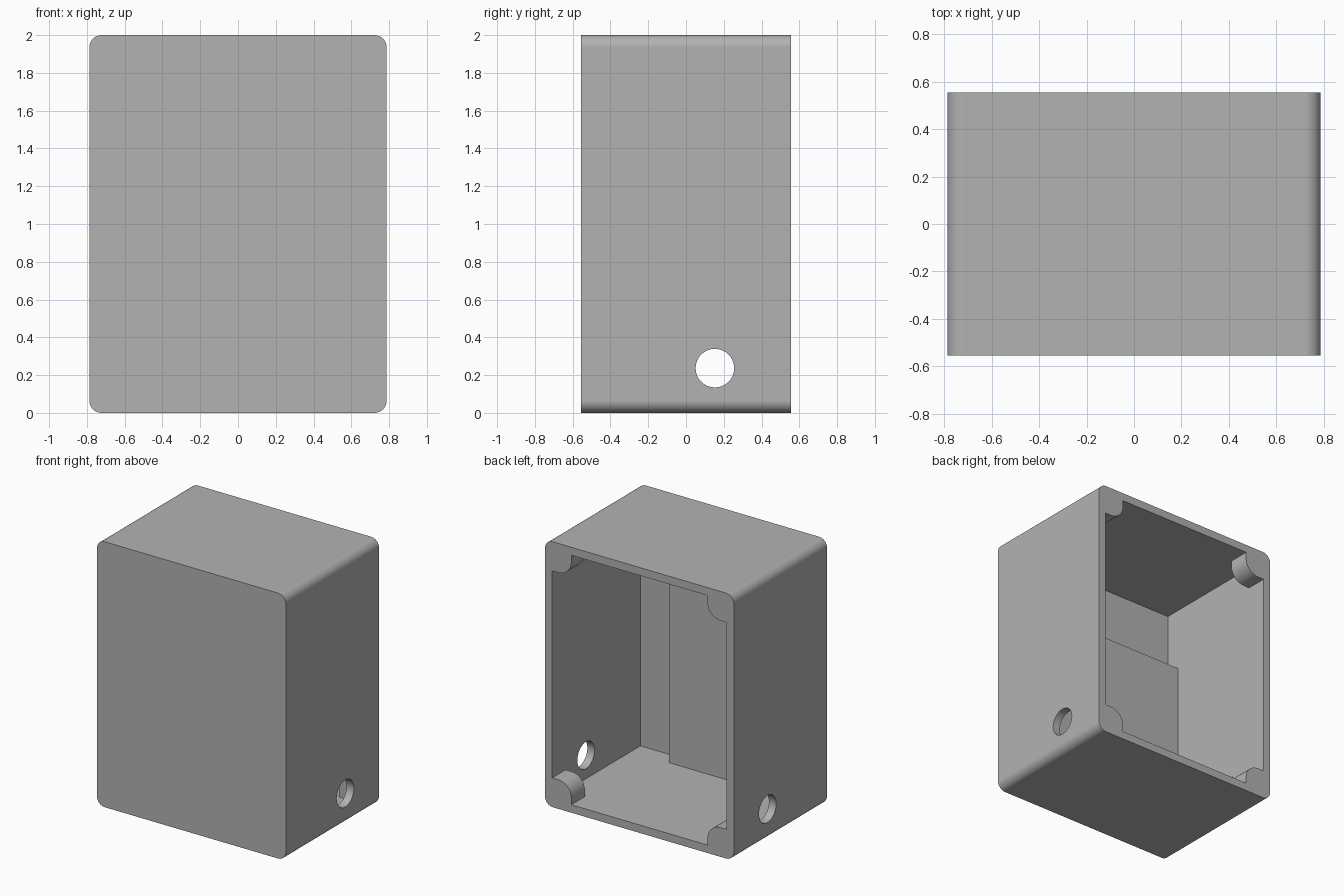
import bpy, bmesh
from math import cos, sin, pi, radians
from mathutils import Vector

if "Cube" in bpy.data.objects:
    bpy.data.objects.remove(bpy.data.objects["Cube"], do_unlink=True)

HALF_W, HALF_D, HEIGHT = 0.787, 0.555, 2.0
WALL, ROUND = 0.06, 0.065
BOSS, BOSS_ROUND, BOSS_DEPTH = 0.16, 0.11, 0.16

grey = bpy.data.materials.new("plain grey")
grey.use_nodes = True
colour = (0.448, 0.448, 0.448, 1)
grey.diffuse_color = colour
grey.node_tree.nodes["Principled BSDF"].inputs["Base Color"].default_value = colour


def prism(name, outline, lo, hi, axis="y"):
    """Extrude a closed 2D outline: (x, z) along y, or (y, z) along x."""
    bm = bmesh.new()
    place = (lambda a, b: (a, lo, b)) if axis == "y" else (lambda a, b: (lo, a, b))
    face = bm.faces.new([bm.verts.new(place(a, b)) for a, b in outline])
    grown = bmesh.ops.extrude_face_region(bm, geom=[face])
    shift = Vector((0, hi - lo, 0) if axis == "y" else (hi - lo, 0, 0))
    bmesh.ops.translate(bm, vec=shift,
                        verts=[v for v in grown["geom"] if isinstance(v, bmesh.types.BMVert)])
    bmesh.ops.recalc_face_normals(bm, faces=bm.faces)
    mesh = bpy.data.meshes.new(name)
    bm.to_mesh(mesh)
    bm.free()
    mesh.materials.append(grey)
    obj = bpy.data.objects.new(name, mesh)
    bpy.context.collection.objects.link(obj)
    return obj


def arc(cx, cz, r, start, end, steps):
    angles = [radians(start + (end - start) * i / steps) for i in range(steps + 1)]
    return [(cx + r * cos(t), cz + r * sin(t)) for t in angles]


def rectangle(x0, x1, z0, z1):
    return [(x0, z0), (x1, z0), (x1, z1), (x0, z1)]


def four_corners(quarter):
    """Mirror a top-right corner path into a closed outline about mid height."""
    flip = quarter[::-1]
    path = (quarter + [(-x, z) for x, z in flip] + [(-x, -z) for x, z in quarter]
            + [(x, -z) for x, z in flip])
    return [(x, z + HEIGHT / 2) for x, z in path]


def apply(obj, modifier):
    bpy.context.view_layer.objects.active = obj
    bpy.ops.object.modifier_apply(modifier=modifier.name)


def cut(obj, cutter):
    cutter.hide_render = True
    mod = obj.modifiers.new("cut", "BOOLEAN")
    mod.operation = "DIFFERENCE"
    mod.solver = "EXACT"
    mod.object = cutter
    apply(obj, mod)
    bpy.data.objects.remove(cutter, do_unlink=True)


# Enclosure with rounded long edges
mid = HEIGHT / 2
body = prism("enclosure",
             four_corners(arc(HALF_W - ROUND, mid - ROUND, ROUND, 0, 90, 12)),
             -HALF_D, HALF_D)

# Cavity, sharp cornered, closed at the front
in_x, in_z = HALF_W - WALL, mid - WALL
cut(body, prism("cavity", rectangle(-in_x, in_x, WALL, HEIGHT - WALL),
                -HALF_D + WALL, HALF_D - BOSS_DEPTH))

# Back opening, leaving rounded bosses in the corners
bx, bz = in_x - BOSS, in_z - BOSS
quarter = ([(in_x, bz)]
           + arc(bx + BOSS_ROUND, bz + BOSS_ROUND, BOSS_ROUND, 270, 180, 10)
           + [(bx, in_z)])
cut(body, prism("opening", four_corners(quarter),
                HALF_D - BOSS_DEPTH - 0.02, HALF_D + 0.1))

# Cable holes through both side walls
cut(body, prism("cable_holes", arc(0.153, 0.237, 0.102, 0, 352.5, 47), -1, 1, "x"))

# Raised block on the inside of the front wall
block = prism("inner_block", rectangle(-in_x - 0.01, 0.41, WALL - 0.01, 1.47),
              -HALF_D + WALL - 0.01, -HALF_D + WALL + 0.11)

# Smooth the round surfaces and keep the flats flat
bpy.ops.object.select_all(action="DESELECT")
body.select_set(True)
bpy.context.view_layer.objects.active = body
bpy.ops.object.shade_smooth_by_angle(angle=radians(30))
weighted = body.modifiers.new("flat sides", "WEIGHTED_NORMAL")
weighted.keep_sharp = True
